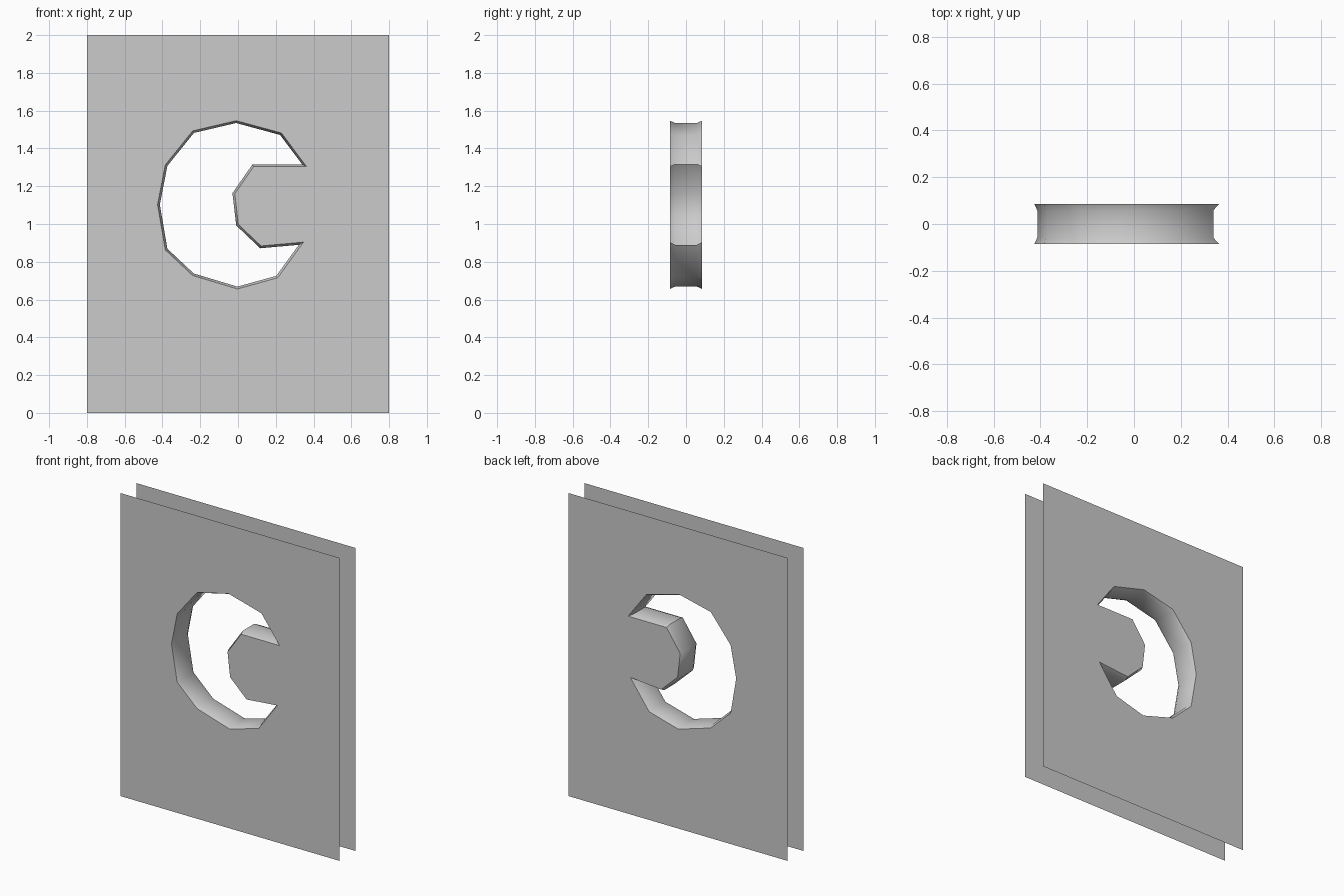
import bpy, bmesh, math
from mathutils import Vector

if "Cube" in bpy.data.objects:
    bpy.data.objects.remove(bpy.data.objects["Cube"])

HALF_Y = 0.085      # panel distance from centre
WALL_Y = 0.058      # where the chamfer meets the straight wall
INSET = 0.012       # chamfer width

# Crescent opening at the panel faces (x, z), clockwise from the top
OPENING = [(-0.01, 1.547), (0.23, 1.482), (0.363, 1.304), (0.083, 1.304),
           (-0.017, 1.16), (0.002, 0.998), (0.122, 0.884), (0.347, 0.904),
           (0.21, 0.715), (-0.003, 0.656), (-0.24, 0.727), (-0.385, 0.863),
           (-0.426, 1.103), (-0.385, 1.313), (-0.24, 1.493)]
BORDER = [(-0.8, 0), (0.8, 0), (0.8, 2), (-0.8, 2)]


def inset(points, d):
    """Mitred offset of a clockwise outline towards its inside."""
    result = []
    for i, p in enumerate(points):
        a, b, c = Vector(points[i - 1]), Vector(p), Vector(points[(i + 1) % len(points)])
        u, v = (b - a).normalized(), (c - b).normalized()
        n1, n2 = Vector((u.y, -u.x)), Vector((v.y, -v.x))
        result.append(b + (n1 + n2) * d / (1 + n1.dot(n2)))
    return result


def ring(bm, points, y):
    return [bm.verts.new((p[0], y, p[1])) for p in points]


def finish(bm, name):
    mesh = bpy.data.meshes.new(name)
    bm.to_mesh(mesh)
    bm.free()
    obj = bpy.data.objects.new(name, mesh)
    bpy.context.collection.objects.link(obj)
    return obj


def panel(name, side):
    """Thin sheet with the crescent cut out."""
    bm = bmesh.new()
    edges = []
    for outline in (BORDER, OPENING):
        vs = ring(bm, outline, side * HALF_Y)
        edges += [bm.edges.new((vs[i - 1], vs[i])) for i in range(len(vs))]
    bmesh.ops.triangle_fill(bm, use_beauty=True, use_dissolve=False, edges=edges,
                            normal=(0, side, 0))
    for f in bm.faces:
        f.normal_update()
        if f.normal.y * side < 0:
            f.normal_flip()
    return finish(bm, name)


# Front and back sheets
panel("front_panel", -1)
panel("back_panel", 1)

# Chamfered wall lining the opening
bm = bmesh.new()
inner = inset(OPENING, INSET)
rings = [ring(bm, OPENING, -HALF_Y), ring(bm, inner, -WALL_Y),
         ring(bm, inner, WALL_Y), ring(bm, OPENING, HALF_Y)]
for r0, r1 in zip(rings, rings[1:]):
    for i in range(len(r0)):
        bm.faces.new((r0[i - 1], r0[i], r1[i], r1[i - 1]))
bm.normal_update()
# normals face into the opening (first wall piece is near the top, so it faces down)
top = max((f for f in bm.faces if abs(f.calc_center_median().y) < 0.01),
          key=lambda f: f.calc_center_median().z)
if top.normal.z > 0:
    bmesh.ops.reverse_faces(bm, faces=bm.faces[:])
rim = finish(bm, "opening_rim")
bpy.context.view_layer.objects.active = rim
rim.select_set(True)
bpy.ops.object.shade_smooth_by_angle(angle=math.radians(40))
